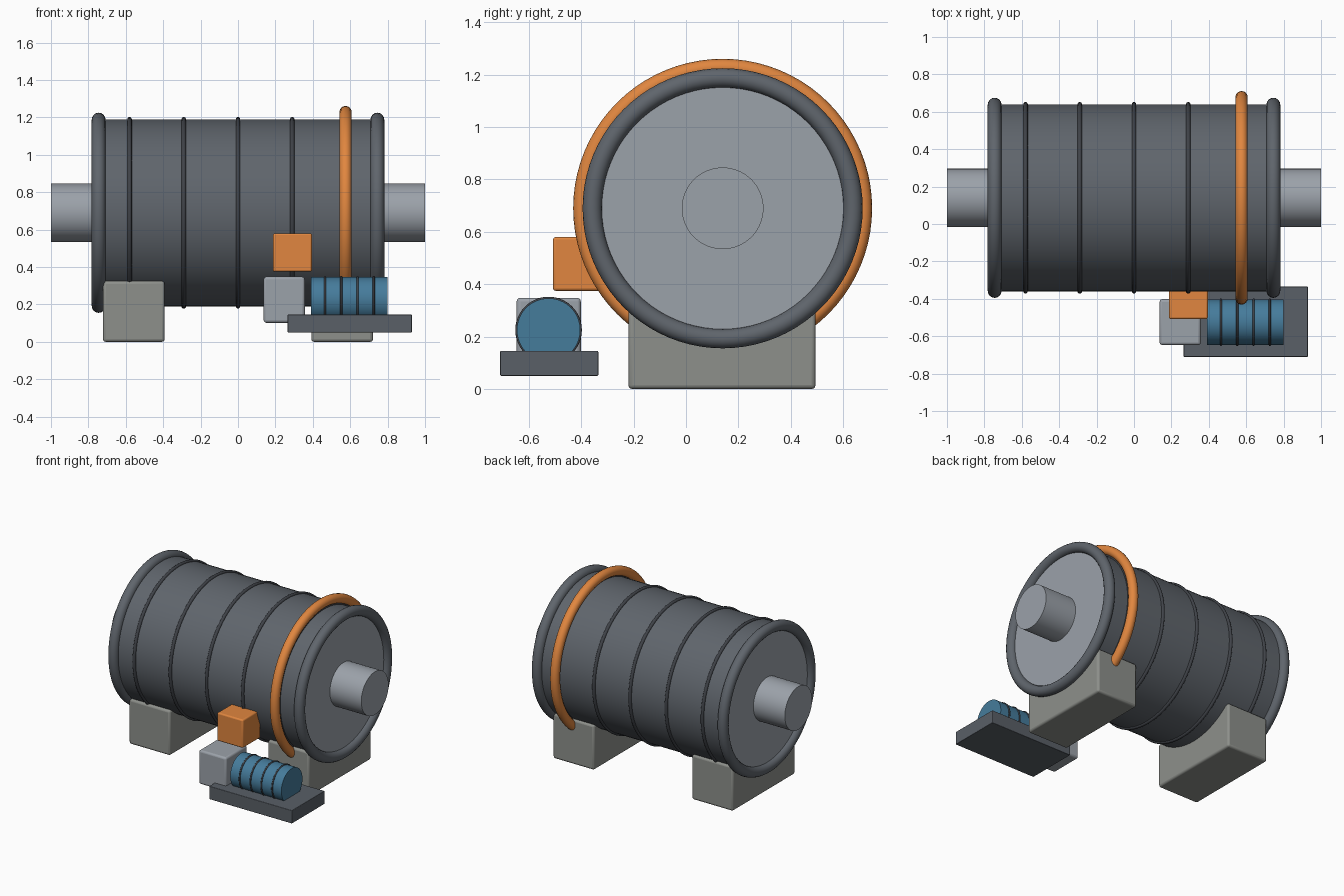
import bpy
from math import pi

if "Cube" in bpy.data.objects:
    bpy.data.objects.remove(bpy.data.objects["Cube"])

AXIS_Y, AXIS_Z = 0.14, 0.69      # drum axis
MOTOR_Y, MOTOR_Z = -0.525, 0.225  # motor axis


def material(name, rgb):
    m = bpy.data.materials.new(name)
    m.diffuse_color = (*rgb, 1)
    m.use_nodes = True
    m.node_tree.nodes["Principled BSDF"].inputs["Base Color"].default_value = m.diffuse_color
    return m


STEEL = material("dark_steel", (0.115, 0.13, 0.15))
RIB = material("rib_steel", (0.05, 0.055, 0.065))
METAL = material("light_metal", (0.33, 0.36, 0.40))
CONCRETE = material("concrete", (0.27, 0.28, 0.26))
ORANGE = material("orange", (0.75, 0.24, 0.05))
BLUE = material("motor_blue", (0.06, 0.20, 0.33))
BASE = material("base_steel", (0.10, 0.115, 0.135))


def finish(name, mat):
    o = bpy.context.object
    o.name = name
    o.data.materials.append(mat)
    bpy.ops.object.shade_smooth_by_angle(angle=0.6)
    return o


def cylinder(name, x0, x1, y, z, r, mat, sides=64):
    bpy.ops.mesh.primitive_cylinder_add(
        vertices=sides, radius=r, depth=x1 - x0,
        location=((x0 + x1) / 2, y, z), rotation=(0, pi / 2, 0))
    return finish(name, mat)


def ring(name, x, y, z, r, tube, mat):
    bpy.ops.mesh.primitive_torus_add(
        major_radius=r, minor_radius=tube, major_segments=80,
        minor_segments=16, location=(x, y, z), rotation=(0, pi / 2, 0))
    return finish(name, mat)


def box(name, x, y, z, mat, bevel):
    lo, hi = zip(x, y, z)
    bpy.ops.mesh.primitive_cube_add(
        size=1, location=[(a + b) / 2 for a, b in zip(lo, hi)])
    o = bpy.context.object
    o.scale = [b - a for a, b in zip(lo, hi)]
    bpy.ops.object.transform_apply(location=False, rotation=False, scale=True)
    finish(name, mat)
    mod = o.modifiers.new("bevel", "BEVEL")
    mod.width, mod.segments = bevel, 3
    return o


# Drum shell with its ribs
cylinder("drum_shell", -0.74, 0.74, AXIS_Y, AXIS_Z, 0.5, STEEL, 96)
for i in range(-2, 3):
    ring(f"drum_rib_{i + 3}", i * 0.29, AXIS_Y, AXIS_Z, 0.5, 0.012, RIB)

# End flanges, end plates, hollow-shaft trunnions and foundation blocks
for side, s in (("left", -1), ("right", 1)):
    ring(f"{side}_flange", s * 0.745, AXIS_Y, AXIS_Z, 0.498, 0.037, STEEL)
    a, b = sorted((s * 0.70, s * 0.748))
    cylinder(f"{side}_end_plate", a, b, AXIS_Y, AXIS_Z, 0.475, METAL, 96)
    a, b = sorted((s * 0.72, s * 1.0))
    cylinder(f"{side}_trunnion", a, b, AXIS_Y, AXIS_Z, 0.156, METAL)
    a, b = sorted((s * 0.392, s * 0.722))
    box(f"{side}_foundation", (a, b), (-0.22, 0.495), (0, 0.325), CONCRETE, 0.015)

# Girth gear ring and its pinion housing
ring("girth_ring", 0.575, AXIS_Y, AXIS_Z, 0.538, 0.033, ORANGE)
box("pinion_housing", (0.187, 0.395), (-0.508, -0.305), (0.375, 0.58), ORANGE, 0.01)

# Drive: base plate, gearbox and finned motor
box("drive_base", (0.265, 0.93), (-0.71, -0.335), (0.05, 0.145), BASE, 0.004)
box("gearbox", (0.137, 0.357), (-0.647, -0.402), (0.102, 0.348), METAL, 0.014)
cylinder("motor_body", 0.39, 0.80, MOTOR_Y, MOTOR_Z, 0.121, BLUE)
for i in range(4):
    ring(f"motor_fin_{i + 1}", 0.465 + i * 0.087, MOTOR_Y, MOTOR_Z, 0.121, 0.006, RIB)
